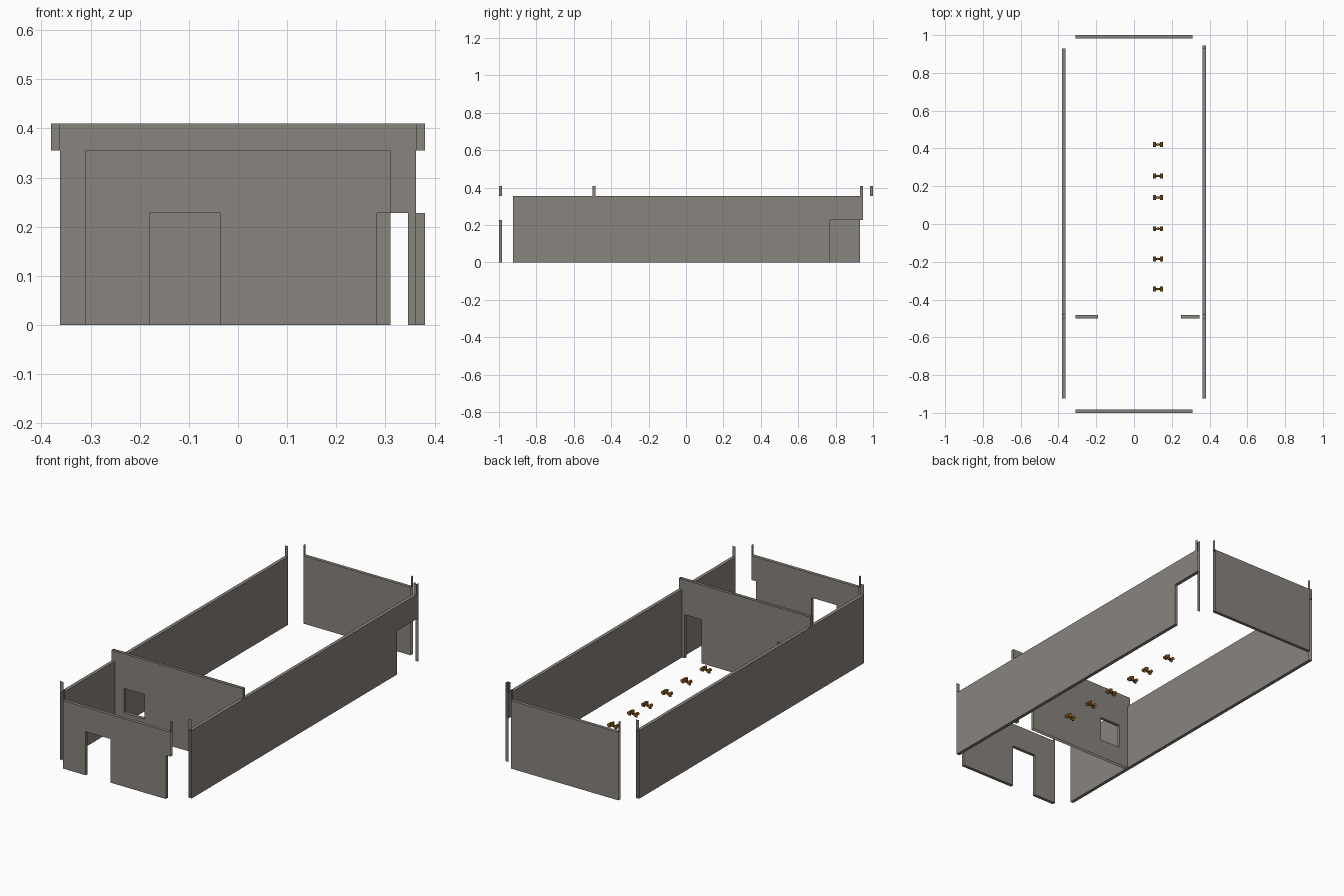
import bpy, bmesh, math
from mathutils import Matrix

if "Cube" in bpy.data.objects:
    bpy.data.objects.remove(bpy.data.objects["Cube"])


def material(name, rgb):
    m = bpy.data.materials.new(name)
    m.diffuse_color = (*rgb, 1)
    m.use_nodes = True
    m.node_tree.nodes["Principled BSDF"].inputs["Base Color"].default_value = m.diffuse_color
    return m


WALL = material("warm grey plaster", (0.25, 0.23, 0.205))
AMBER = material("amber wood", (0.42, 0.17, 0.02))
DARK = material("dark brown", (0.06, 0.03, 0.012))

LOW, HIGH, DOOR = 0.355, 0.41, 0.228   # side wall top, tall wall top, door head


def finish(bm, name, mats):
    me = bpy.data.meshes.new(name)
    bm.to_mesh(me)
    bm.free()
    for m in mats:
        me.materials.append(m)
    ob = bpy.data.objects.new(name, me)
    bpy.context.collection.objects.link(ob)
    return ob


def rect(bm, axis, c, u, v, sign):
    """Rectangle across an axis at c; u and v are ranges on the other two axes."""
    vs = []
    for a, b in ((0, 0), (1, 0), (1, 1), (0, 1)):
        p = [u[a], v[b]]
        p.insert(axis, c)
        vs.append(bm.verts.new(p))
    f = bm.faces.new(vs)
    f.normal_update()
    if f.normal[axis] * sign < 0:
        f.normal_flip()


def wall(name, along, near, far, panels, strips, ends):
    """Thin hollow wall: two skins, horizontal edge strips and upright end strips."""
    bm = bmesh.new()
    across = 1 - along
    depth = (near, far)
    for u0, u1, z0, z1 in panels:
        rect(bm, across, near, (u0, u1), (z0, z1), -1)
        rect(bm, across, far, (u0, u1), (z0, z1), 1)
    for u0, u1, z, sign in strips:
        x, y = ((u0, u1), depth) if along == 0 else (depth, (u0, u1))
        rect(bm, 2, z, x, y, sign)
    for u, z0, z1, sign in ends:
        rect(bm, along, u, depth, (z0, z1), sign)
    return finish(bm, name, [WALL])


# Front wall with a doorway and a notch at its right end
wall("front_wall", 0, -1.0, -0.983,
     [(-.31, -.18, 0, DOOR), (-.036, .283, 0, DOOR), (-.31, .31, DOOR, LOW)],
     [(-.31, .31, LOW, 1), (-.31, -.18, 0, -1), (-.036, .283, 0, -1),
      (-.18, -.036, DOOR, -1), (.283, .31, DOOR, -1)],
     [(-.18, 0, DOOR, 1), (-.036, 0, DOOR, -1), (.283, 0, DOOR, 1),
      (-.31, LOW, HIGH, 1), (.31, LOW, HIGH, 1)])

# Plain back wall
wall("back_wall", 0, 0.983, 1.0,
     [(-.31, .31, 0, LOW)],
     [(-.31, .31, LOW, 1), (-.31, .31, 0, -1)],
     [(-.31, LOW, HIGH, 1), (.31, LOW, HIGH, 1)])

# Taller partition with a hatch and a doorway, open along its top
wall("partition_wall", 0, -0.5, -0.483,
     [(-.362, .25, 0, .1), (-.362, -.31, .1, DOOR), (-.19, .25, .1, DOOR),
      (.346, .362, 0, DOOR), (-.362, .362, DOOR, LOW), (-.38, .38, LOW, HIGH)],
     [(-.31, -.19, DOOR, -1), (-.31, -.19, .1, 1), (.25, .346, DOOR, -1)],
     [(-.31, .1, DOOR, 1), (-.19, .1, DOOR, -1), (.25, 0, DOOR, 1),
      (.346, 0, DOOR, -1), (-.38, LOW, HIGH, 1), (.38, LOW, HIGH, 1)])

# Left side wall
wall("left_wall", 1, -0.38, -0.362,
     [(-.925, .93, 0, LOW)],
     [(-.925, -.5, LOW, 1), (-.483, .93, LOW, 1), (-.925, .93, 0, -1)],
     [(-.925, LOW, HIGH, 1), (.93, LOW, HIGH, 1)])

# Right side wall with a doorway near the back corner
wall("right_wall", 1, 0.362, 0.38,
     [(-.925, .77, 0, DOOR), (-.925, .93, DOOR, LOW), (.93, .946, DOOR, HIGH)],
     [(-.925, -.5, LOW, 1), (-.483, .93, LOW, 1), (-.925, .77, 0, -1),
      (.77, .946, DOOR, -1)],
     [(-.925, LOW, HIGH, 1), (.93, LOW, HIGH, 1), (.77, 0, DOOR, 1),
      (.946, 0, DOOR, -1)])


# Small fittings in a row: crossbar, upright and two rounded ends
def fitting(name, x, y, z):
    bm = bmesh.new()

    def rod(p, radius, length, axis, mat):
        turn = Matrix.Rotation(math.pi / 2, 4, axis) if axis else Matrix()
        old = set(bm.faces)
        bmesh.ops.create_cone(bm, cap_ends=True, segments=10, radius1=radius,
                              radius2=radius, depth=length,
                              matrix=Matrix.Translation(p) @ turn)
        for f in set(bm.faces) - old:
            f.material_index = mat

    rod((0, 0, 0), .005, .04, 'Y', 1)
    rod((0, 0, .006), .007, .024, None, 0)
    for s in (-1, 1):
        rod((s * .019, 0, 0), .008, .026, 'X', 0)
        rod((s * .019, 0, -.008), .006, .012, None, 0)
    ob = finish(bm, name, [AMBER, DARK])
    ob.location = (x, y, z)


for i, y in enumerate((.42, .255, .14, -.025, -.185, -.345)):
    fitting(f"fitting_{i + 1}", .127, y, .053)
